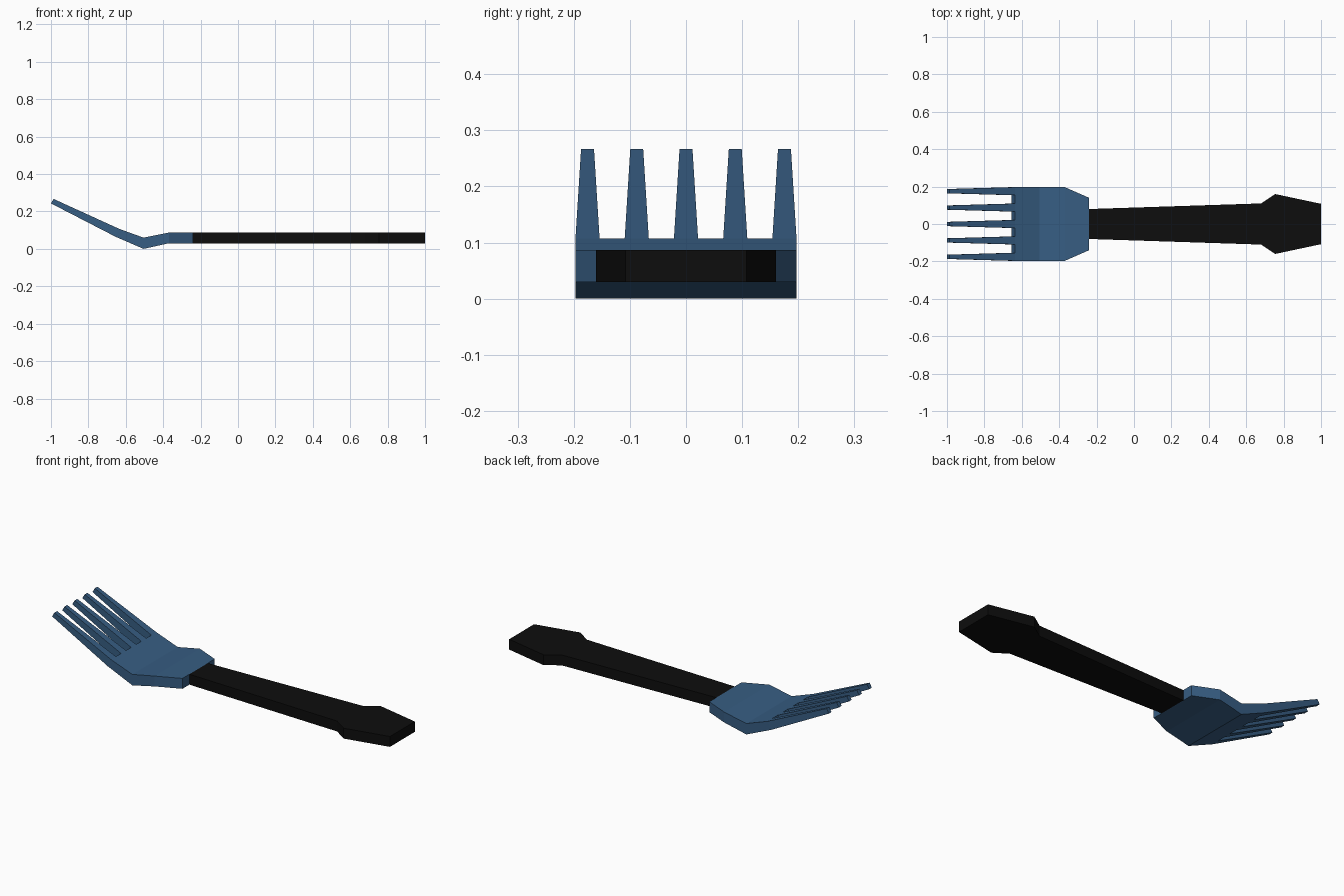
import bpy, bmesh

if "Cube" in bpy.data.objects:
    bpy.data.objects.remove(bpy.data.objects["Cube"])


def material(name, rgb):
    m = bpy.data.materials.new(name)
    m.diffuse_color = (*rgb, 1)
    m.use_nodes = True
    m.node_tree.nodes["Principled BSDF"].inputs["Base Color"].default_value = m.diffuse_color
    return m


def finish(bm, name, mat):
    bmesh.ops.recalc_face_normals(bm, faces=bm.faces)
    me = bpy.data.meshes.new(name)
    bm.to_mesh(me)
    bm.free()
    me.materials.append(mat)
    ob = bpy.data.objects.new(name, me)
    bpy.context.collection.objects.link(ob)
    return ob


blue = material("blue metal", (0.038, 0.11, 0.225))
black = material("black handle", (0.004, 0.004, 0.004))

# Handle: half outline mirrored in y, extruded upward
half = [(-0.24, 0.08), (0.68, 0.11), (0.755, 0.16), (1.0, 0.108)]
outline = half + [(x, -y) for x, y in reversed(half)]
bm = bmesh.new()
base = bm.faces.new([bm.verts.new((x, y, 0.03)) for x, y in outline])
ext = bmesh.ops.extrude_face_region(bm, geom=[base], use_keep_orig=True)
for v in ext["geom"]:
    if isinstance(v, bmesh.types.BMVert):
        v.co.z = 0.087
finish(bm, "handle", black)

# Head: bent plate lofted through sections, then tapering tines from its end
# section: top x, top z, bottom x, bottom z, half width
sections = [(-0.24, 0.087, -0.24, 0.03, 0.14),
            (-0.37, 0.087, -0.37, 0.03, 0.197),
            (-0.505, 0.06, -0.505, 0.0, 0.197),
            (-0.635, 0.107, -0.655, 0.065, 0.197)]
tip = (-0.986, 0.267, -1.0, 0.243)
centres = [-0.1755, -0.0878, 0.0, 0.0878, 0.1755]
ROOT, TIP = 0.0215, 0.0115
cols = [c + s * ROOT for c in centres for s in (-1, 1)]

bm = bmesh.new()
top, bot = [], []
for xt, zt, xb, zb, w in sections:
    k = w / 0.197
    top.append([bm.verts.new((xt, y * k, zt)) for y in cols])
    bot.append([bm.verts.new((xb, y * k, zb)) for y in cols])
n = len(cols)
for i in range(len(sections) - 1):
    for grid in (top, bot):
        for j in range(n - 1):
            bm.faces.new((grid[i][j], grid[i][j + 1], grid[i + 1][j + 1], grid[i + 1][j]))
    for j in (0, n - 1):
        bm.faces.new((top[i][j], top[i + 1][j], bot[i + 1][j], bot[i][j]))
for j in range(n - 1):
    # neck end
    bm.faces.new((top[0][j], top[0][j + 1], bot[0][j + 1], bot[0][j]))
    root = [top[-1][j], top[-1][j + 1], bot[-1][j + 1], bot[-1][j]]
    if j % 2:
        # gap between tines
        bm.faces.new(root)
    else:
        # tine
        c = centres[j // 2]
        xt, zt, xb, zb = tip
        end = [bm.verts.new(p) for p in ((xt, c - TIP, zt), (xt, c + TIP, zt),
                                         (xb, c + TIP, zb), (xb, c - TIP, zb))]
        bm.faces.new(end)
        for a in range(4):
            b = (a + 1) % 4
            bm.faces.new((root[a], root[b], end[b], end[a]))
finish(bm, "fork_head", blue)
